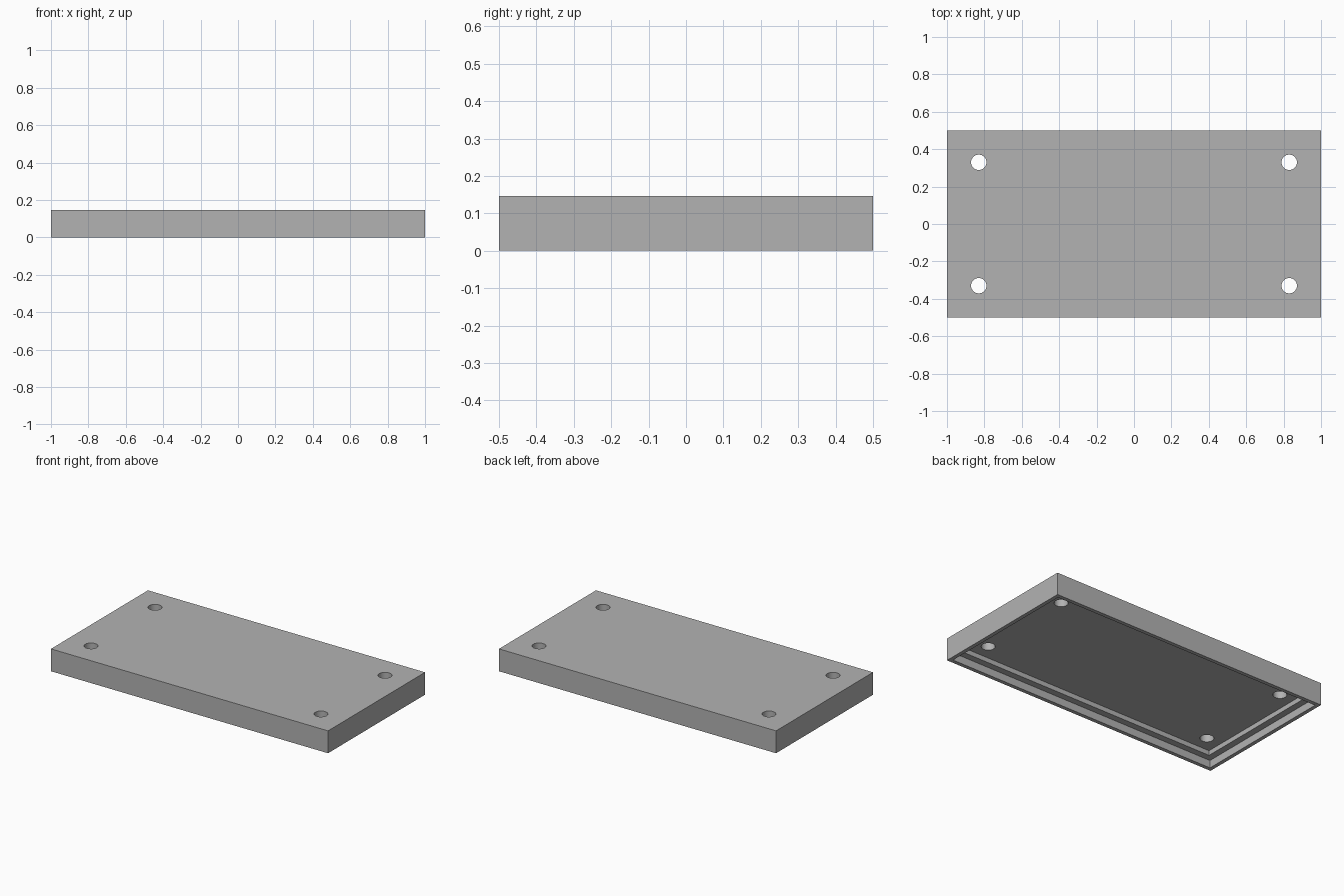
import bpy
import bmesh

if "Cube" in bpy.data.objects:
    bpy.data.objects.remove(bpy.data.objects["Cube"], do_unlink=True)

HEIGHT = 0.146
HALF_X, HALF_Y = 1.0, 0.5
HOLE_X, HOLE_Y, HOLE_R = 0.83, 0.33, 0.041

grey = bpy.data.materials.new("plain_grey")
grey.use_nodes = True
colour = (0.45, 0.45, 0.45, 1)
grey.diffuse_color = colour
grey.node_tree.nodes["Principled BSDF"].inputs["Base Color"].default_value = colour


def finish(bm, name):
    bmesh.ops.recalc_face_normals(bm, faces=bm.faces)
    mesh = bpy.data.meshes.new(name)
    bm.to_mesh(mesh)
    bm.free()
    mesh.materials.append(grey)
    obj = bpy.data.objects.new(name, mesh)
    bpy.context.collection.objects.link(obj)
    return obj


# Lid: rectangular loops from the top, down the sides, over the rim
# and up the stepped recess (inset from the edge, height)
profile = [(0, HEIGHT), (0, 0), (0.025, 0), (0.025, 0.049),
           (0.068, 0.049), (0.068, 0.08)]
bm = bmesh.new()
loops = []
for inset, z in profile:
    x, y = HALF_X - inset, HALF_Y - inset
    loops.append([bm.verts.new((sx * x, sy * y, z))
                  for sx, sy in ((-1, -1), (1, -1), (1, 1), (-1, 1))])
for a, b in zip(loops, loops[1:]):
    for i in range(4):
        j = (i + 1) % 4
        bm.faces.new((a[i], a[j], b[j], b[i]))
bm.faces.new(loops[0])
bm.faces.new(loops[-1])
lid = finish(bm, "lid")

# Four screw holes
bm = bmesh.new()
for sx in (-1, 1):
    for sy in (-1, 1):
        made = bmesh.ops.create_cone(bm, cap_ends=True, segments=32,
                                     radius1=HOLE_R, radius2=HOLE_R, depth=0.4)
        bmesh.ops.translate(bm, verts=made["verts"],
                            vec=(sx * HOLE_X, sy * HOLE_Y, HEIGHT / 2))
cutter = finish(bm, "hole_cutter")

cut = lid.modifiers.new("screw_holes", "BOOLEAN")
cut.operation = "DIFFERENCE"
cut.solver = "EXACT"
cut.object = cutter
bpy.ops.object.select_all(action="DESELECT")
lid.select_set(True)
bpy.context.view_layer.objects.active = lid
bpy.ops.object.modifier_apply(modifier=cut.name)
bpy.data.objects.remove(cutter, do_unlink=True)
bpy.ops.object.shade_smooth_by_angle()
